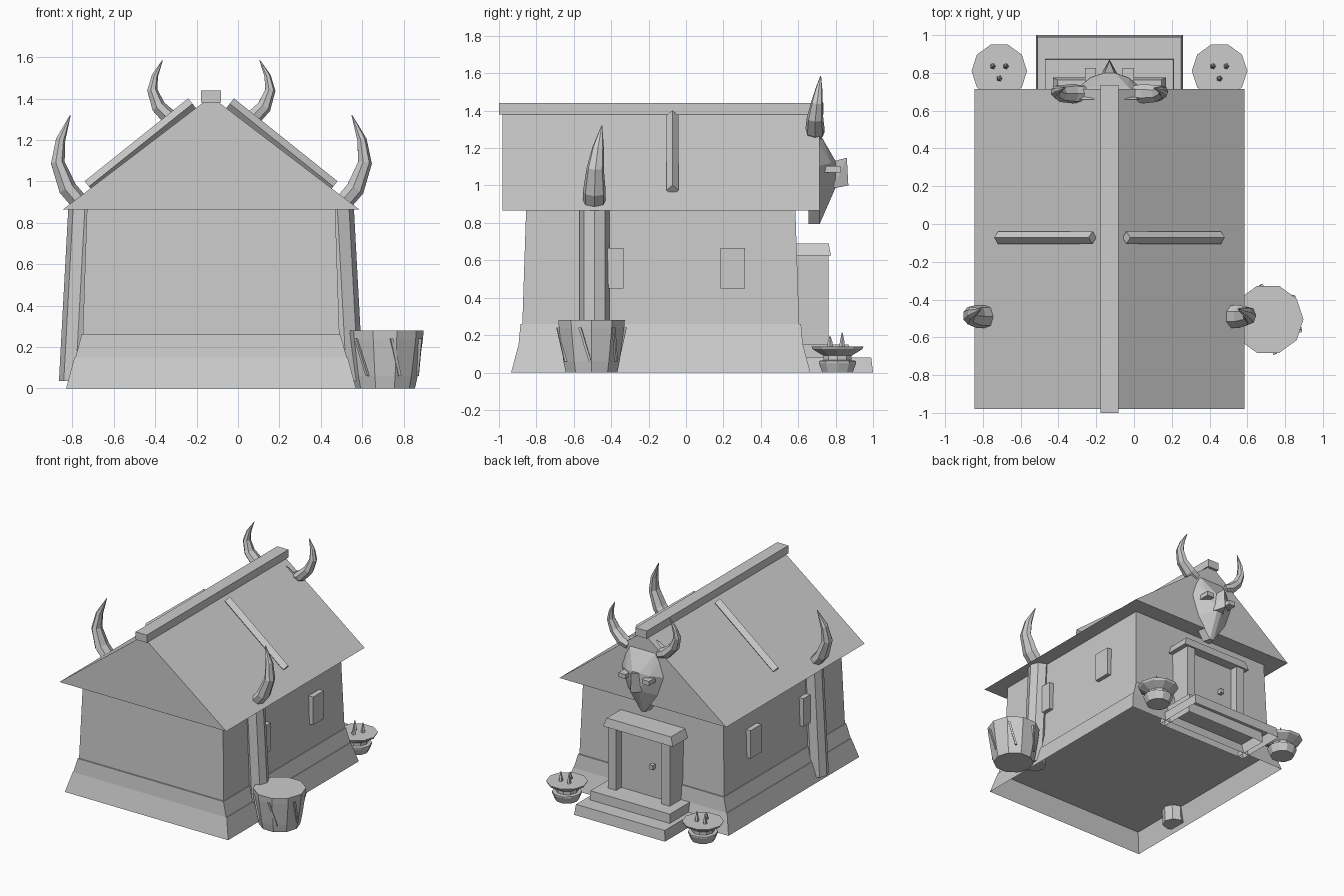
import bpy, bmesh, math
from mathutils import Vector, Matrix

if "Cube" in bpy.data.objects:
    bpy.data.objects.remove(bpy.data.objects["Cube"])

MID = -0.13  # centre line of the house
SIDES = ((1, "left"), (-1, "right"))

stone = bpy.data.materials.new("plain_grey")
stone.use_nodes = True
GREY = (0.6, 0.6, 0.6, 1)
stone.diffuse_color = GREY
stone.node_tree.nodes["Principled BSDF"].inputs["Base Color"].default_value = GREY


def finish(name, bm):
    bmesh.ops.recalc_face_normals(bm, faces=bm.faces)
    mesh = bpy.data.meshes.new(name)
    bm.to_mesh(mesh)
    bm.free()
    mesh.materials.append(stone)
    obj = bpy.data.objects.new(name, mesh)
    bpy.context.scene.collection.objects.link(obj)
    return obj


def loft(name, rings, cap_start=True, cap_end=True):
    """Skin a series of equal-length point rings."""
    bm = bmesh.new()
    loops = [[bm.verts.new(p) for p in ring] for ring in rings]
    n = len(loops[0])
    for a, b in zip(loops, loops[1:]):
        for i in range(n):
            j = (i + 1) % n
            bm.faces.new((a[i], a[j], b[j], b[i]))
    if cap_start:
        bm.faces.new(loops[0][::-1])
    if cap_end:
        bm.faces.new(loops[-1])
    return finish(name, bm)


def rect(cx, hx, y0, y1, z):
    return [(cx - hx, y0, z), (cx + hx, y0, z), (cx + hx, y1, z), (cx - hx, y1, z)]


def block(name, cx, hx, y0, y1, z0, z1, inset=0.0, inset_y=None, open_base=False):
    """Box whose top may be inset from its base."""
    iy = inset if inset_y is None else inset_y
    return loft(name, [rect(cx, hx, y0, y1, z0),
                       rect(cx, hx - inset, y0 + iy, y1 - iy, z1)], not open_base)


def turned(name, centre, profile, sides=10, cap_start=True):
    """Lathe a (radius, height) profile."""
    cx, cy = centre
    turn = 2 * math.pi / sides
    rings = [[(cx + r * math.cos(i * turn), cy + r * math.sin(i * turn), z)
              for i in range(sides)] for r, z in profile]
    return loft(name, rings, cap_start)


def tube(name, path, sides=6, spin=0.0, stretch=1.0):
    """Tapered tube through (x, y, z, radius) points, stretched along y."""
    pts = [Vector(p[:3]) for p in path]
    rings = []
    for i, p in enumerate(pts):
        t = (pts[min(i + 1, len(pts) - 1)] - pts[max(i - 1, 0)]).normalized()
        v = Vector((0, 1, 0))
        v = (v - t * v.dot(t)).normalized()
        u = v.cross(t)
        ring = []
        for k in range(sides):
            a = spin + 2 * math.pi * k / sides
            ring.append(p + path[i][3] * (u * math.cos(a) + v * stretch * math.sin(a)))
        rings.append(ring)
    return loft(name, rings)


def hull(name, points):
    bm = bmesh.new()
    for p in points:
        bm.verts.new(p)
    out = bmesh.ops.convex_hull(bm, input=bm.verts)
    loose = {v for v in out["geom_interior"] if isinstance(v, bmesh.types.BMVert)}
    bmesh.ops.delete(bm, geom=list(loose), context="VERTS")
    return finish(name, bm)


def mirrored(points):
    """Points given by offset from the centre line, on both sides."""
    return [(MID + s * x, y, z) for x, y, z in points for s in (1, -1)]


# Foundation, walls and roof
block("foundation", MID, 0.70, -0.935, 0.665, 0, 0.15, 0.04, open_base=True)
block("plinth", MID, 0.655, -0.895, 0.625, 0.15, 0.26, 0.03, 0.01)
block("walls", MID, 0.62, -0.875, 0.605, 0.26, 0.865, 0.02)
EAVE, APEX, HALF = 0.865, 1.41, 0.715
loft("roof", [[(MID - HALF, y, EAVE), (MID + HALF, y, EAVE), (MID, y, APEX)]
              for y in (-0.98, 0.715)])
block("ridge_beam", MID, 0.048, -1.0, 0.735, 1.38, 1.44)

# Roof battens, leaning posts, post horns and windows on both sides
for s, side in SIDES:
    tube(side + "_roof_batten", [(MID + s * 0.59, -0.072, 0.975, 0.033),
                                 (MID + s * 0.09, -0.072, 1.375, 0.033)], 4)
    turn = math.pi / 4
    loft(side + "_post", [[(MID + s * cx + 0.08 * math.cos(k * turn),
                            -0.49 + 0.08 * math.sin(k * turn), z) for k in range(8)]
                          for cx, z in ((0.655, 0.035), (0.61, 0.868))])
    horn = [(0.635, -0.49, 0.895, 0.045), (0.695, -0.49, 0.965, 0.046),
            (0.742, -0.485, 1.09, 0.035), (0.728, -0.47, 1.2, 0.024),
            (0.68, -0.45, 1.32, 0.002)]
    tube(side + "_post_horn", [(MID + s * x, *rest) for x, *rest in horn], 7, 0, 1.35)
    for y, place in ((0.25, "rear"), (-0.40, "front")):
        block(side + "_" + place + "_window", MID + s * 0.61, 0.035,
              y - 0.066, y + 0.066, 0.45, 0.667)

# Entrance: steps, door, frame and knob
block("lower_step", MID, 0.39, 0.6, 1.0, 0, 0.08, 0.01, open_base=True)
block("upper_step", MID, 0.345, 0.6, 0.875, 0.0, 0.15, 0.005, open_base=True)
block("door", MID, 0.2, 0.58, 0.70, 0.15, 0.63)
block("door_knob", MID - 0.085, 0.014, 0.69, 0.735, 0.375, 0.41)
for s, side in SIDES:
    block(side + "_door_post", MID + s * 0.23, 0.035, 0.58, 0.762, 0.15, 0.63)
block("door_lintel", MID, 0.30, 0.57, 0.775, 0.625, 0.69, 0.025, 0.012)

# Horned skull over the door
hull("skull", mirrored([
    (0.09, 0.66, 1.35), (0.18, 0.66, 1.30), (0.21, 0.69, 1.10), (0.21, 0.66, 1.05),
    (0.13, 0.71, 0.95), (0.03, 0.655, 0.795), (0.015, 0.715, 0.795),
    (0.02, 0.805, 1.0), (0.03, 0.80, 1.13), (0.10, 0.775, 1.12), (0.10, 0.725, 1.26)]))
hull("skull_nose", mirrored([
    (0.03, 0.79, 1.13), (0.002, 0.86, 1.148), (0.045, 0.79, 0.99),
    (0.002, 0.868, 1.0), (0.03, 0.815, 0.99)]))
for s, side in SIDES:
    block(side + "_skull_eye", MID + s * 0.1, 0.03, 0.74, 0.825, 1.07, 1.105)
    horn = [(0.13, 0.69, 1.27, 0.035), (0.19, 0.69, 1.295, 0.042),
            (0.255, 0.69, 1.36, 0.036), (0.285, 0.70, 1.44, 0.026),
            (0.272, 0.71, 1.51, 0.016), (0.235, 0.72, 1.585, 0.002)]
    tube(side + "_skull_horn", [(MID + s * x, *rest) for x, *rest in horn], 7, 0, 1.25)

# Candle dishes by the entrance
for s, side in SIDES:
    cx, cy = MID + s * 0.583, 0.81
    turned(side + "_dish", (cx, cy), [
        (0.085, 0), (0.105, 0.05), (0.105, 0.062), (0.08, 0.066), (0.08, 0.09),
        (0.14, 0.125), (0.147, 0.14)])
    for k, (dx, dy, top) in enumerate(((-0.035, 0.025, 0.215), (0.035, 0.025, 0.215),
                                       (0, -0.04, 0.195))):
        turned(side + "_candle_%d" % (k + 1), (cx + dx, cy + dy),
               [(0.016, 0.138), (0.012, 0.17), (0.002, top)], 5)

# Barrel with slanted strips
BX, BY = 0.71, -0.505
turned("barrel", (BX, BY), [(0.145, 0), (0.158, 0.06), (0.183, 0.235), (0.187, 0.28)])
for k in range(6):
    a = math.radians(60 * k - 12)
    spin = Matrix.Rotation(a, 4, "Z")
    ring = []
    for r, t, z in ((0.155, 0.025, 0.06), (0.182, -0.025, 0.24)):
        ring.append([Vector((BX, BY, z)) + spin @ Vector((r + dr, t + dt, 0))
                     for dr, dt in ((-0.02, -0.007), (0.006, -0.007),
                                    (0.006, 0.007), (-0.02, 0.007))])
    loft("barrel_strip_%d" % (k + 1), ring)
